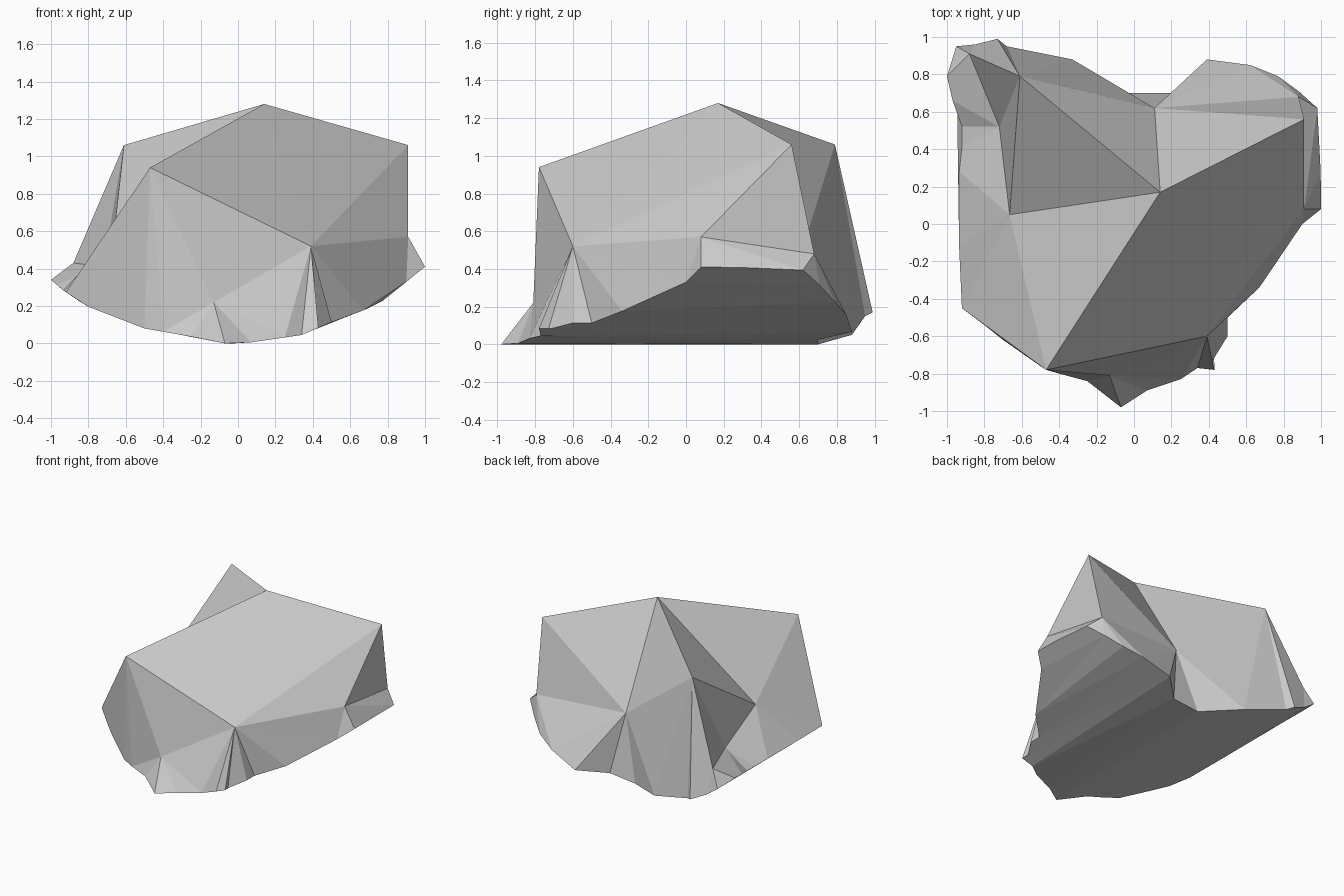
import bpy, bmesh

if "Cube" in bpy.data.objects:
    bpy.data.objects.remove(bpy.data.objects["Cube"])

# Curved underside: height depends on x only
UNDER = [(-1, .34), (-.93, .28), (-.81, .2), (-.5, .08), (-.27, .04), (-.07, 0), (.03, 0),
         (.34, .045), (.49, .11), (.68, .18), (.78, .23), (.9, .33), (1, .41)]

def under_z(x):
    for (x0, z0), (x1, z1) in zip(UNDER, UNDER[1:]):
        if x <= x1:
            return z0 + (z1 - z0) * (x - x0) / (x1 - x0)
    return UNDER[-1][1]

# Main corners of the rock
TOP = {'A': (.14, .17, 1.28), 'B': (-.61, .79, 1.06), 'C': (.91, .56, 1.06),
       'D': (-.47, -.78, .94), 'E': (.39, -.6, .52), 'F': (-.665, .05, .57),
       'G': (.11, .62, .51), 'H': (.91, .08, .57), 'I': (.88, .68, .48),
       'J': (-.88, .91, .43), 'K': (-.72, .52, .41), 'L': (-.13, -.81, .22)}
CAPS = "ABF AFD ADE AEC EHC ACG AGB CIH CIG BJK BKF DLE".split()

# Bottom rim, counter-clockwise from the left tip, grouped by the corner it fans from
RIM = [('J', [(-1, .79)]),
       ('K', [(-.97, .66), (-.92, .52), (-.92, .42)]),
       ('F', [(-.935, .28), (-.935, -.12)]),
       ('D', [(-.92, -.45), (-.8, -.54), (-.7, -.62), (-.5, -.76)]),
       ('L', [(-.4, -.8), (-.25, -.84), (-.07, -.98), (.07, -.89)]),
       ('E', [(.25, -.83), (.34, -.77), (.43, -.78), (.42, -.73), (.5, -.6), (.5, -.5), (.67, -.34)]),
       ('H', [(.9, 0), (1, .08), (.998, .28)]),
       ('I', [(.98, .62), (.88, .71), (.77, .79)]),
       ('G', [(.62, .85), (.39, .88), (.2, .7), (-.03, .7)]),
       ('B', [(-.33, .88), (-.68, .95)]),
       ('J', [(-.73, .99), (-.85, .96), (-.95, .95)])]

bm = bmesh.new()
top = {k: bm.verts.new(v) for k, v in TOP.items()}
rim = [(bm.verts.new((x, y, under_z(x))), top[k]) for k, pts in RIM for x, y in pts]

# Large upper facets
for cap in CAPS:
    bm.faces.new([top[k] for k in cap])

# Side facets between corners and rim
for i, (p, u) in enumerate(rim):
    q, v = rim[(i + 1) % len(rim)]
    bm.faces.new((p, q, u))
    if u != v:
        bm.faces.new((u, q, v))

# Underside: zip the front and back rim chains from left to right
verts = [p for p, _ in rim]
tip = max(range(len(verts)), key=lambda i: verts[i].co.x)
front, back = verts[:tip + 1], [verts[0]] + verts[:tip - 1:-1]
i = j = 0
while i < len(front) - 1 or j < len(back) - 1:
    step_front = j == len(back) - 1 or (i < len(front) - 1 and front[i + 1].co.x <= back[j + 1].co.x)
    nxt = front[i + 1] if step_front else back[j + 1]
    tri = (front[i], back[j], nxt)
    if len(set(tri)) == 3:
        bm.faces.new(tri)
    if step_front:
        i += 1
    else:
        j += 1

bmesh.ops.recalc_face_normals(bm, faces=bm.faces)
mesh = bpy.data.meshes.new("rock")
bm.to_mesh(mesh)
bm.free()
bpy.context.collection.objects.link(bpy.data.objects.new("rock", mesh))
